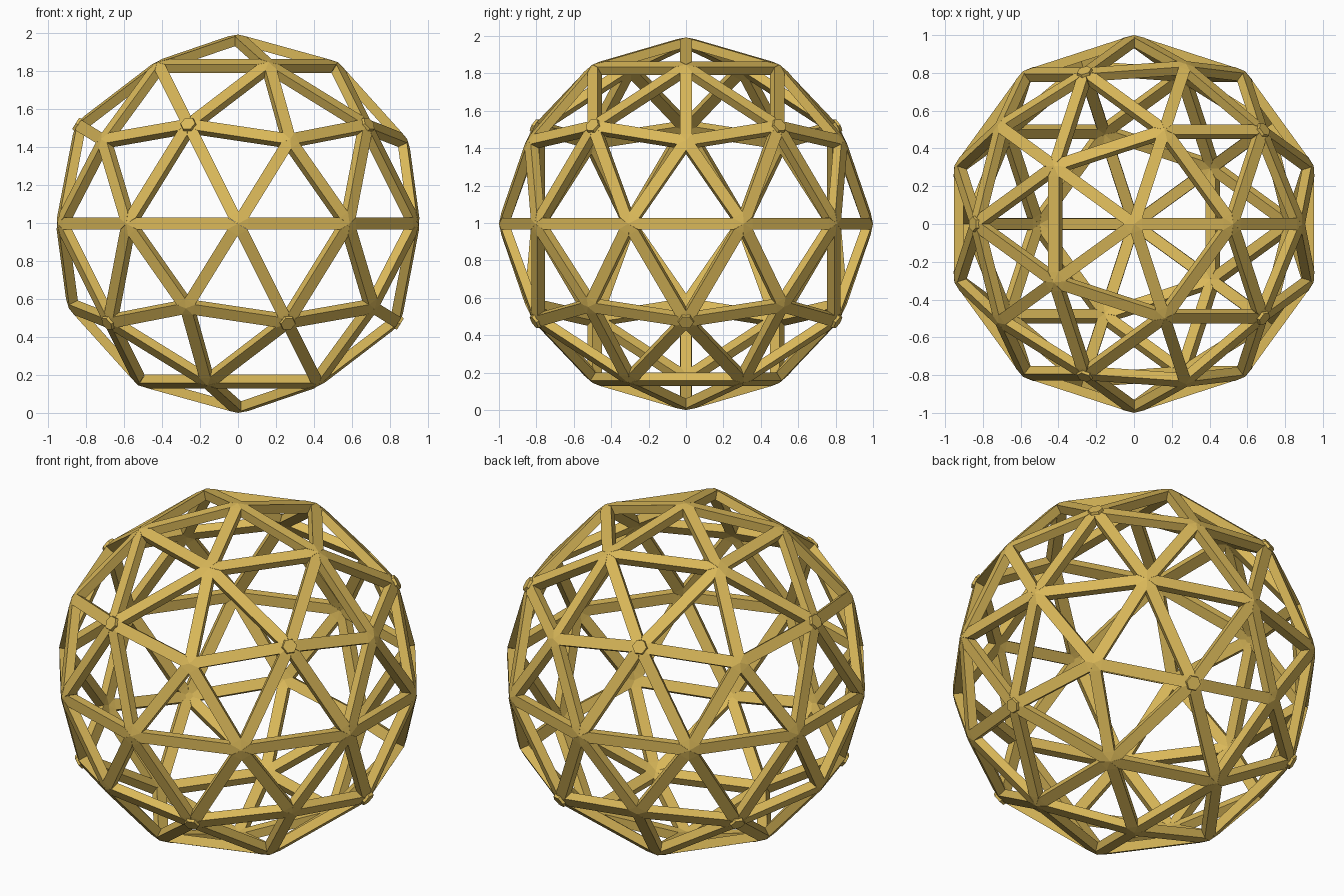
import bpy, bmesh, math
from mathutils import Matrix, Vector

if "Cube" in bpy.data.objects:
    bpy.data.objects.remove(bpy.data.objects["Cube"])

HALF_W = 0.0315      # half width of a strut
DEPTH = 0.948        # inner outline = outer outline scaled toward the centre
CENTRE = Vector((0, 0, 0.996))

gold = bpy.data.materials.new("gold")
gold.diffuse_color = (0.70, 0.48, 0.10, 1)
gold.use_nodes = True
gold.node_tree.nodes["Principled BSDF"].inputs["Base Color"].default_value = gold.diffuse_color


def finish(bm, name):
    bmesh.ops.translate(bm, verts=bm.verts, vec=CENTRE)
    bmesh.ops.recalc_face_normals(bm, faces=bm.faces)
    mesh = bpy.data.meshes.new(name)
    bm.to_mesh(mesh)
    bm.free()
    mesh.materials.append(gold)
    obj = bpy.data.objects.new(name, mesh)
    bpy.context.collection.objects.link(obj)
    return obj


# Geodesic skeleton
skeleton = bmesh.new()
bmesh.ops.create_icosphere(skeleton, subdivisions=2, radius=1)


def node(v):
    return v.co.normalized() * (0.996 if len(v.link_edges) == 5 else 1.0)


def add_strut(bm, va, vb):
    """Flat strut whose pointed ends meet the neighbouring struts at each node."""
    a, b = node(va), node(vb)
    along = (b - a).normalized()
    out = (a + b).normalized()
    side = along.cross(out).normalized() * HALF_W
    da = HALF_W / math.tan(math.pi / len(va.link_edges))
    db = HALF_W / math.tan(math.pi / len(vb.link_edges))
    lift = out * 0.002
    pa, pb = a + along * da + lift, b - along * db + lift
    outline = [a, pa + side, pb + side, b, pb - side, pa - side]
    outer = [bm.verts.new(p) for p in outline]
    inner = [bm.verts.new(p * DEPTH) for p in outline]
    for ring in (outer, inner):
        bm.faces.new((ring[1], ring[2], ring[4], ring[5]))
        bm.faces.new((ring[0], ring[1], ring[5]))
        bm.faces.new((ring[3], ring[4], ring[2]))
    for i in range(6):
        j = (i + 1) % 6
        bm.faces.new((outer[i], outer[j], inner[j], inner[i]))


# Struts along every edge
struts = bmesh.new()
for e in skeleton.edges:
    add_strut(struts, *e.verts)
finish(struts, "sphere_struts")

# Raised six-sided hubs on the two middle rows
hubs = bmesh.new()
for v in skeleton.verts:
    if len(v.link_edges) == 6 and 0.4 < abs(v.co.z) < 0.7:
        n = v.co.normalized()
        edge = (v.link_edges[0].other_vert(v).co - v.co)
        x = (edge - n * edge.dot(n)).normalized()
        y = n.cross(x)
        m = Matrix((x, y, n)).transposed().to_4x4()
        turn = Matrix.Rotation(math.radians(30), 4, 'Z')
        bmesh.ops.create_cone(hubs, cap_ends=True, segments=6, radius1=0.052,
                              radius2=0.040, depth=0.062,
                              matrix=Matrix.Translation(n * 0.974) @ m @ turn)
finish(hubs, "raised_hubs")
skeleton.free()
